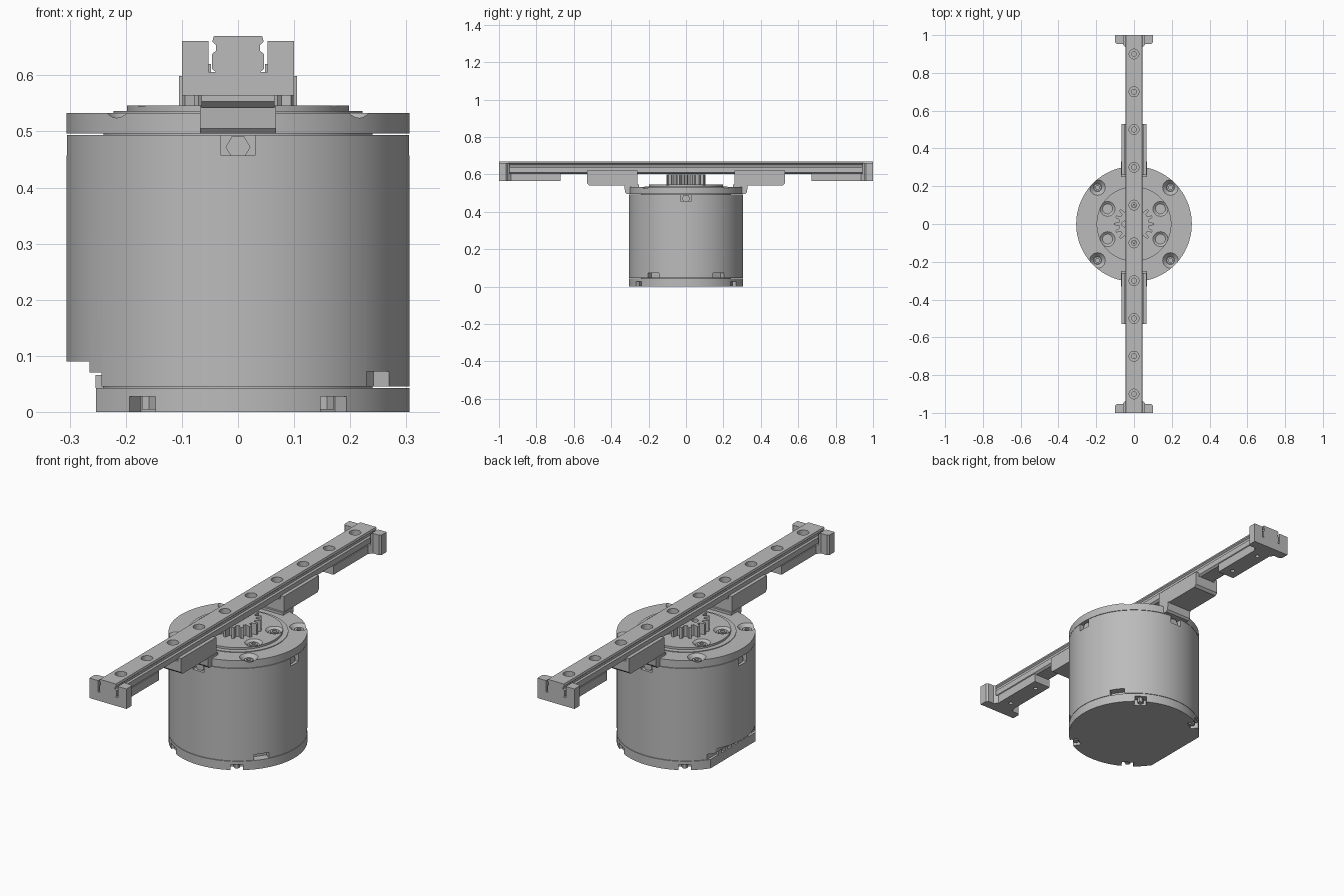
import bpy, bmesh, math
from mathutils import Matrix, Vector

cube = bpy.data.objects.get("Cube")
if cube:
    bpy.data.objects.remove(cube, do_unlink=True)

grey = bpy.data.materials.new("machined grey")
grey.use_nodes = True
grey.diffuse_color = (0.5, 0.5, 0.5, 1)
grey.node_tree.nodes["Principled BSDF"].inputs["Base Color"].default_value = (0.5, 0.5, 0.5, 1)


def finish(name, bm):
    bmesh.ops.recalc_face_normals(bm, faces=bm.faces)
    mesh = bpy.data.meshes.new(name)
    bm.to_mesh(mesh)
    bm.free()
    mesh.materials.append(grey)
    ob = bpy.data.objects.new(name, mesh)
    bpy.context.collection.objects.link(ob)
    return ob


def add_box(bm, x0, x1, y0, y1, z0, z1, turn=0):
    m = (Matrix.Rotation(turn, 4, 'Z')
         @ Matrix.Translation(((x0 + x1) / 2, (y0 + y1) / 2, (z0 + z1) / 2))
         @ Matrix.Diagonal((x1 - x0, y1 - y0, z1 - z0, 1)))
    bmesh.ops.create_cube(bm, size=1, matrix=m)


def add_cone(bm, x, y, z0, z1, r0, r1, sides=24):
    bmesh.ops.create_cone(bm, cap_ends=True, segments=sides, radius1=r0, radius2=r1,
                          depth=z1 - z0, matrix=Matrix.Translation((x, y, (z0 + z1) / 2)))


def add_prism(bm, points, move):
    """Extrude a closed outline of 3D points along a vector."""
    face = bm.faces.new([bm.verts.new(p) for p in points])
    new = bmesh.ops.extrude_face_region(bm, geom=[face])["geom"]
    bmesh.ops.translate(bm, vec=move, verts=[v for v in new if isinstance(v, bmesh.types.BMVert)])


def cut(ob, bm):
    """Subtract the cutter mesh and bake the result."""
    tool = finish("cutter", bm)
    tool.hide_render = True
    mod = ob.modifiers.new("cut", 'BOOLEAN')
    mod.operation, mod.solver, mod.object = 'DIFFERENCE', 'EXACT', tool
    mod.use_self = True
    bpy.context.view_layer.update()
    graph = bpy.context.evaluated_depsgraph_get()
    baked = bpy.data.meshes.new_from_object(ob.evaluated_get(graph))
    ob.modifiers.clear()
    ob.data = baked
    bpy.data.objects.remove(tool, do_unlink=True)


def smooth(ob):
    bpy.ops.object.select_all(action='DESELECT')
    ob.select_set(True)
    bpy.context.view_layer.objects.active = ob
    bpy.ops.object.shade_smooth_by_angle(angle=math.radians(25))


def cylinder(name, z0, z1, r):
    bm = bmesh.new()
    add_cone(bm, 0, 0, z0, z1, r, r, 96)
    return finish(name, bm)


R = 0.306

# Motor can with connector recess, upper pockets and lower windows
can = cylinder("motor_can", 0.045, 0.494, R)
bm = bmesh.new()
add_box(bm, -0.4, -0.265, -0.4, 0.4, 0.07, 0.09)
add_box(bm, -0.4, -0.243, -0.4, 0.4, 0.0, 0.07)
for i in range(4):
    add_box(bm, 0.265, 0.4, -0.03, 0.03, 0.457, 0.55, i * math.pi / 2)
for a in (-35, 35):
    add_box(bm, 0.27, 0.4, -0.035, 0.035, 0.03, 0.072, math.radians(a))
cut(can, bm)
smooth(can)

# Nuts sitting in the upper pockets
bm = bmesh.new()
for i in range(4):
    m = (Matrix.Rotation(i * math.pi / 2, 4, 'Z') @ Matrix.Translation((0.278, 0, 0.472))
         @ Matrix.Rotation(math.pi / 2, 4, 'Y'))
    bmesh.ops.create_cone(bm, cap_ends=True, segments=6, radius1=0.022, radius2=0.022,
                          depth=0.03, matrix=m)
finish("pocket_nuts", bm)

# Connector pins in the side recess
bm = bmesh.new()
for i in range(5):
    y = -0.1 + i * 0.05
    add_box(bm, -0.254, -0.24, y - 0.012, y + 0.012, 0.043, 0.066)
finish("connector_pins", bm)

# Base cap with one flat side and screw notches
base = cylinder("base_cap", 0, 0.043, R)
bm = bmesh.new()
add_box(bm, -0.4, -0.253, -0.4, 0.4, -0.1, 0.1)
for a in (56, 124, 236, 304):
    add_box(bm, 0.268, 0.4, -0.028, 0.028, -0.05, 0.028, math.radians(a))
cut(base, bm)
smooth(base)
bm = bmesh.new()
for a in (56, 124, 236, 304):
    t = math.radians(a)
    add_cone(bm, 0.284 * math.cos(t), 0.284 * math.sin(t), 0.004, 0.03, 0.014, 0.014, 6)
finish("base_screws", bm)

# Thin seam between can and caps
seam = cylinder("seam_core", 0.04, 0.5, 0.24)
smooth(seam)

# Top cap with countersunk holes
cap = cylinder("top_cap", 0.496, 0.533, R)
bm = bmesh.new()
for sx in (-1, 1):
    for sy in (-1, 1):
        add_cone(bm, sx * 0.193, sy * 0.193, 0.512, 0.535, 0.022, 0.043)
cut(cap, bm)
smooth(cap)

# Raised face with a stepped rim and inner holes
face = cylinder("raised_face", 0.53, 0.546, 0.198)
bm = bmesh.new()
for sx in (-1, 1):
    for sy in (-1, 1):
        add_cone(bm, sx * 0.14, sy * 0.08, 0.534, 0.548, 0.024, 0.042)
cut(face, bm)
smooth(face)
smooth(cylinder("face_rim", 0.53, 0.536, 0.222))

# Screw heads with hex sockets
bm = bmesh.new()
for sx in (-1, 1):
    for sy in (-1, 1):
        for x, y, z in ((0.193, 0.193, 0.521), (0.14, 0.08, 0.541)):
            add_cone(bm, sx * x, sy * y, z - 0.015, z, 0.02, 0.02)
screws = finish("cap_screws", bm)
bm = bmesh.new()
for sx in (-1, 1):
    for sy in (-1, 1):
        for x, y, z in ((0.193, 0.193, 0.521), (0.14, 0.08, 0.541)):
            add_cone(bm, sx * x, sy * y, z - 0.01, z + 0.01, 0.011, 0.011, 6)
cut(screws, bm)
smooth(screws)

# Pinion gear
teeth = 16
outline = []
for i in range(teeth):
    for step, r in ((-0.3, 0.08), (-0.14, 0.105), (0.14, 0.105), (0.3, 0.08)):
        t = (i + step) * math.tau / teeth
        outline.append((r * math.cos(t), r * math.sin(t), 0.544))
bm = bmesh.new()
add_prism(bm, outline, Vector((0, 0, 0.055)))
gear = finish("pinion_gear", bm)
bm = bmesh.new()
add_cone(bm, -0.05, 0, 0.57, 0.62, 0.015, 0.015)
cut(gear, bm)

# Grooved rail with stepped mounting holes
side = [(0.036, 0.603), (0.046, 0.611), (0.046, 0.638), (0.039, 0.644),
        (0.039, 0.654), (0.046, 0.66), (0.043, 0.67)]
loop = side + [(-x, z) for x, z in reversed(side)]
bm = bmesh.new()
add_prism(bm, [(x, -1, z) for x, z in loop], Vector((0, 2, 0)))
rail = finish("rail", bm)
bm = bmesh.new()
for i in range(10):
    y = -0.9 + i * 0.2
    add_cone(bm, 0, y, 0.632, 0.68, 0.026, 0.026)
    add_cone(bm, 0, y, 0.59, 0.64, 0.013, 0.013)
cut(rail, bm)
smooth(rail)

for s, label in ((-1, "front"), (1, "back")):
    # End stop around the rail tip, slotted beside the rail
    bm = bmesh.new()
    end = [(0.1, 1), (0.1, 0.962), (0.092, 0.953), (0.06, 0.953), (0.045, 0.935)]
    end += [(-x, y) for x, y in reversed(end)]
    add_prism(bm, [(x, s * y, 0.564) for x, y in end], Vector((0, 0, 0.097)))
    stop = finish(label + "_end_stop", bm)
    bm = bmesh.new()
    add_box(bm, -0.053, 0.053, s * 0.967 - 0.1, s * 0.967 + 0.1, 0.606, 0.7)
    cut(stop, bm)

    # Foot under the rail
    bm = bmesh.new()
    y0, y1 = sorted((s * 0.67, s * 0.96))
    add_box(bm, -0.045, 0.045, y0, y1, 0.564, 0.606)
    foot = finish(label + "_foot", bm)
    bm = bmesh.new()
    for y in (0.72, 0.9):
        add_cone(bm, 0, s * y, 0.55, 0.59, 0.01, 0.01)
    cut(foot, bm)

    # Carriage cradling the rail
    bm = bmesh.new()
    prof = [(0.26, 0.62), (0.53, 0.62), (0.53, 0.553), (0.518, 0.542), (0.26, 0.542)]
    add_prism(bm, [(-0.065, s * y, z) for y, z in prof], Vector((0.13, 0, 0)))
    carriage = finish(label + "_carriage", bm)
    bm = bmesh.new()
    add_box(bm, -0.048, 0.048, s * 0.4 - 0.3, s * 0.4 + 0.3, 0.602, 0.7)
    cut(carriage, bm)

    # Bracket joining the carriage to the cap
    bm = bmesh.new()
    prof = [(0.25, 0.545), (0.33, 0.545), (0.326, 0.505), (0.318, 0.496), (0.25, 0.496)]
    add_prism(bm, [(-0.068, s * y, z) for y, z in prof], Vector((0.136, 0, 0)))
    finish(label + "_bracket", bm)
